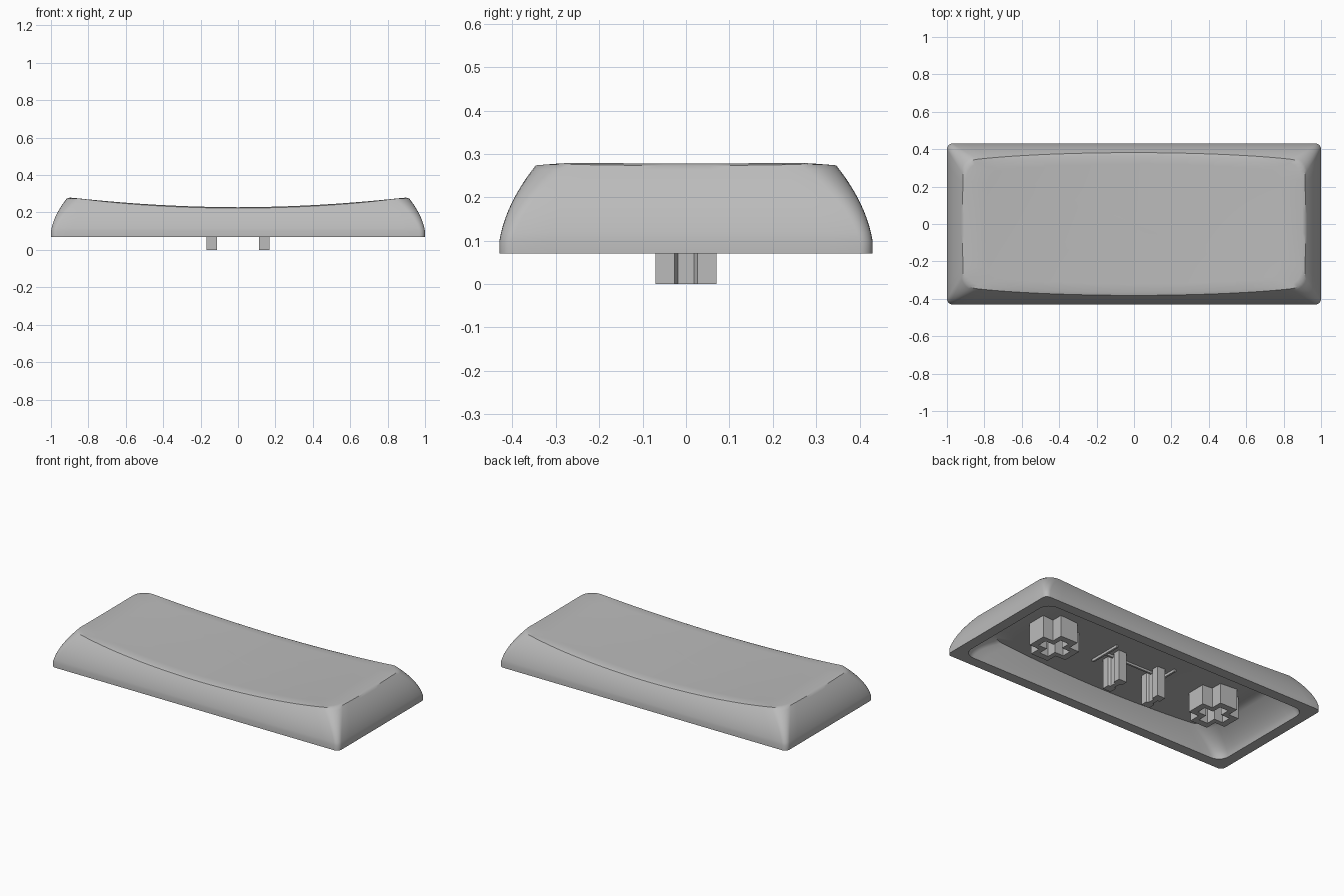
import bpy, bmesh, math

old = bpy.data.objects.get("Cube")
if old:
    bpy.data.objects.remove(old)

grey = bpy.data.materials.new("plain_grey")
grey.use_nodes = True
COLOUR = (0.5, 0.5, 0.5, 1)
grey.diffuse_color = COLOUR
grey.node_tree.nodes["Principled BSDF"].inputs["Base Color"].default_value = COLOUR

HALF_X, HALF_Y, RIM_Z, SKIRT_Z = 1.0, 0.43, 0.07, 0.10
ARC, LONG, SHORT = 6, 24, 10      # corner and edge subdivisions


def finish(bm, name, angle=35):
    bmesh.ops.recalc_face_normals(bm, faces=bm.faces)
    mesh = bpy.data.meshes.new(name)
    bm.to_mesh(mesh)
    bm.free()
    mesh.materials.append(grey)
    obj = bpy.data.objects.new(name, mesh)
    bpy.context.collection.objects.link(obj)
    bpy.ops.object.select_all(action='DESELECT')
    obj.select_set(True)
    bpy.context.view_layer.objects.active = obj
    bpy.ops.object.shade_smooth_by_angle(angle=math.radians(angle))
    return obj


def outline(dx, dy):
    """Rounded rectangle inset by dx and dy, with subdivided edges."""
    r = 0.03 + 0.6 * min(dx, dy)
    cx, cy = HALF_X - dx - r, HALF_Y - dy - r
    arcs = []
    for k, (sx, sy) in enumerate([(1, 1), (-1, 1), (-1, -1), (1, -1)]):
        angles = [math.pi / 2 * (k + i / ARC) for i in range(ARC + 1)]
        arcs.append([(sx * cx + r * math.cos(a), sy * cy + r * math.sin(a)) for a in angles])
    pts = []
    for k, arc in enumerate(arcs):
        pts += arc
        (ax, ay), (bx, by) = arc[-1], arcs[(k + 1) % 4][0]
        n = SHORT if k % 2 else LONG
        pts += [(ax + (bx - ax) * i / n, ay + (by - ay) * i / n) for i in range(1, n)]
    return pts


def dish(x, y):
    return 0.228 + 0.05 * (x / 0.9) ** 2 + 0.003 * (y / 0.33) ** 2 * abs(x)


def ceiling(x, y):
    return 0.185 + 0.045 * (x / 0.9) ** 2


def side_inset(z):
    h = max(0, (z - SKIRT_Z) / 0.175)
    return 0.03 * h + 0.055 * h * h


def bridge(bm, a, b):
    n = len(a)
    for i in range(n):
        bm.faces.new((a[i], a[(i + 1) % n], b[(i + 1) % n], b[i]))


def cap(bm, ring, height, steps=8):
    """Fill a ring with shrinking rings that follow a height function."""
    edge = [v.co.copy() for v in ring]
    for s in range(steps - 1, 0, -1):
        f = s / steps
        new = [bm.verts.new((c.x * f, c.y * f, height(c.x * f, c.y * f))) for c in edge]
        bridge(bm, ring, new)
        ring = new
    mid = bm.verts.new((0, 0, height(0, 0)))
    for i, v in enumerate(ring):
        bm.faces.new((v, ring[(i + 1) % len(ring)], mid))


# Hollow shell: curved outside walls, dished top, flat rim and cavity
bm = bmesh.new()
base = outline(0, 0)
rim = [bm.verts.new((x, y, RIM_Z)) for x, y in base]
ring = rim
for t in [i / 10 for i in range(10)] + [0.96]:
    new = []
    for i, (x, y) in enumerate(base):
        z = SKIRT_Z + t * (dish(x * 0.92, y * 0.85) - SKIRT_Z)
        d = side_inset(z)
        px, py = outline(d, d)[i]
        new.append(bm.verts.new((px, py, z)))
    bridge(bm, ring, new)
    ring = new
top = []
for i, v in enumerate(ring):
    d = side_inset(v.co.z) + 0.016
    x, y = outline(d, d)[i]
    top.append(bm.verts.new((x, y, dish(x, y))))
bridge(bm, ring, top)
cap(bm, top, dish)
ring = rim
for s in range(9):
    t = s / 8
    pts = outline(0.065 + 0.155 * t ** 1.5, 0.065 + 0.04 * t ** 1.5)
    new = [bm.verts.new((x, y, RIM_Z + t * (ceiling(x, y) - RIM_Z))) for x, y in pts]
    bridge(bm, ring, new)
    ring = new
cap(bm, ring, ceiling)
finish(bm, "cap_shell")


def prism(name, loops, cx, z0, z1):
    """Upright prism from an outline; a second loop makes it a tube."""
    bm = bmesh.new()
    rings = [[[bm.verts.new((cx + x, y, z)) for x, y in loop] for z in (z0, z1)]
             for loop in loops]
    for low, high in rings:
        bridge(bm, low, high)
    if len(loops) == 2:
        for k in (0, 1):
            bridge(bm, rings[0][k], rings[1][k])
    else:
        for r in rings[0]:
            bm.faces.new(r)
    finish(bm, name)


def mirrored(quarter):
    """Complete a quarter outline (from the x side to the y side) around the centre."""
    pts = list(quarter)
    pts += [(-x, y) for x, y in reversed(quarter)]
    pts += [(-x, -y) for x, y in quarter]
    pts += [(x, -y) for x, y in reversed(quarter)]
    return pts


def plus(r, w):
    return mirrored([(r, w), (w, w), (w, r)])


def box(hx, hy):
    return mirrored([(hx, hy)])


# Mounting parts under the cap, repeated on both sides
grooved = mirrored([(0.014, 0.018), (0.028, 0.026), (0.028, 0.07)])
for side, s in (("left", 1), ("right", -1)):
    prism(side + "_cross_socket", [plus(0.13, 0.06), plus(0.09, 0.03)], s * 0.58, 0.075, 0.22)
    prism(side + "_stem", [grooved], s * 0.14, 0.0, 0.2)
    prism(side + "_rib", [box(0.006, 0.105)], s * 0.21, 0.172, 0.2)
prism("centre_rib", [box(0.21, 0.006)], 0, 0.172, 0.2)
